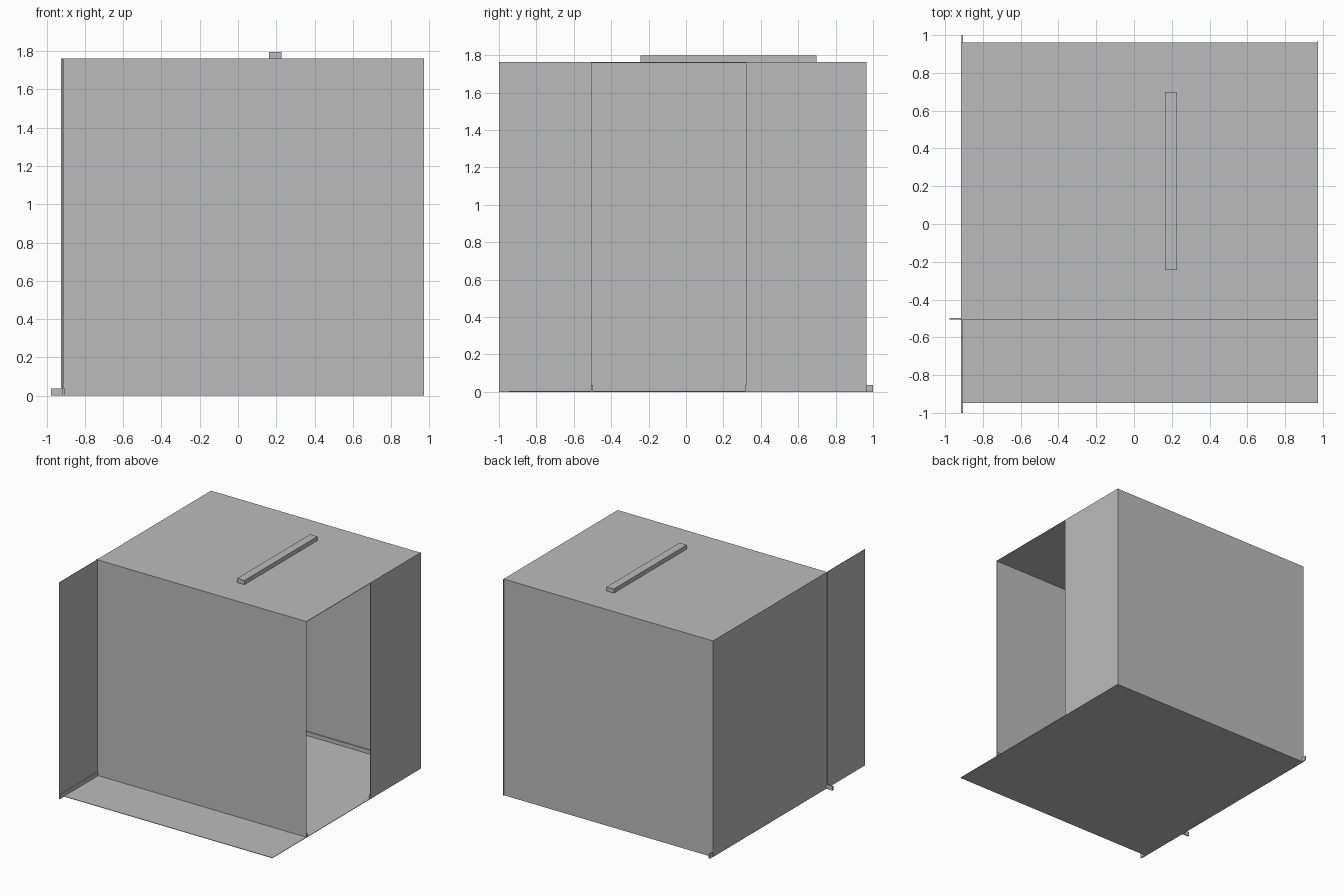
import bpy

if "Cube" in bpy.data.objects:
    bpy.data.objects.remove(bpy.data.objects["Cube"])

grey = bpy.data.materials.new("plain grey")
grey.diffuse_color = (0.5, 0.5, 0.5, 1)
grey.use_nodes = True
grey.node_tree.nodes["Principled BSDF"].inputs["Base Color"].default_value = grey.diffuse_color


def make(name, verts, faces):
    me = bpy.data.meshes.new(name)
    me.from_pydata(verts, [], faces)
    me.materials.append(grey)
    ob = bpy.data.objects.new(name, me)
    bpy.context.collection.objects.link(ob)
    return ob


def box(name, x, y, z):
    verts = [(a, b, c) for c in z for a, b in
             ((x[0], y[0]), (x[1], y[0]), (x[1], y[1]), (x[0], y[1]))]
    return make(name, verts, [(3, 2, 1, 0), (4, 5, 6, 7), (0, 1, 5, 4),
                              (1, 2, 6, 5), (2, 3, 7, 6), (3, 0, 4, 7)])


H = 1.763        # wall height
B = 0.036        # baseboard height
T = 0.004        # sheet thickness
L, R = -0.913, 0.973
F, K = -0.505, 0.962   # front wall and back wall positions

# floor and ceiling sheets
box("floor", (L, R), (-0.947, K), (0, T))
box("ceiling", (L, R), (F, K), (H - T, H))

# walls: the right one leaves a wide doorway, the left one runs past the front
box("front_wall", (-0.925, R), (F - T, F), (0, H))
box("back_wall", (L, R), (K - T, K), (0, H))
box("left_wall", (L - T, L), (-1, K), (0, H))
box("right_wall", (R - T, R), (0.32, K + T), (0, H))

# baseboards along the inner faces, overshooting some corners
box("front_baseboard", (-0.976, R), (F, F + 0.008), (0, B))
box("back_baseboard", (L, R), (K - 0.012, K - T), (0, B))
box("left_baseboard", (L, L + 0.008), (-1, 1), (0, B))
box("right_baseboard", (R - 0.012, R - T), (0.315, K), (0, B))

# long lamp housing on the ceiling
box("lamp_bar", (0.163, 0.228), (-0.243, 0.698), (H, 1.797))
